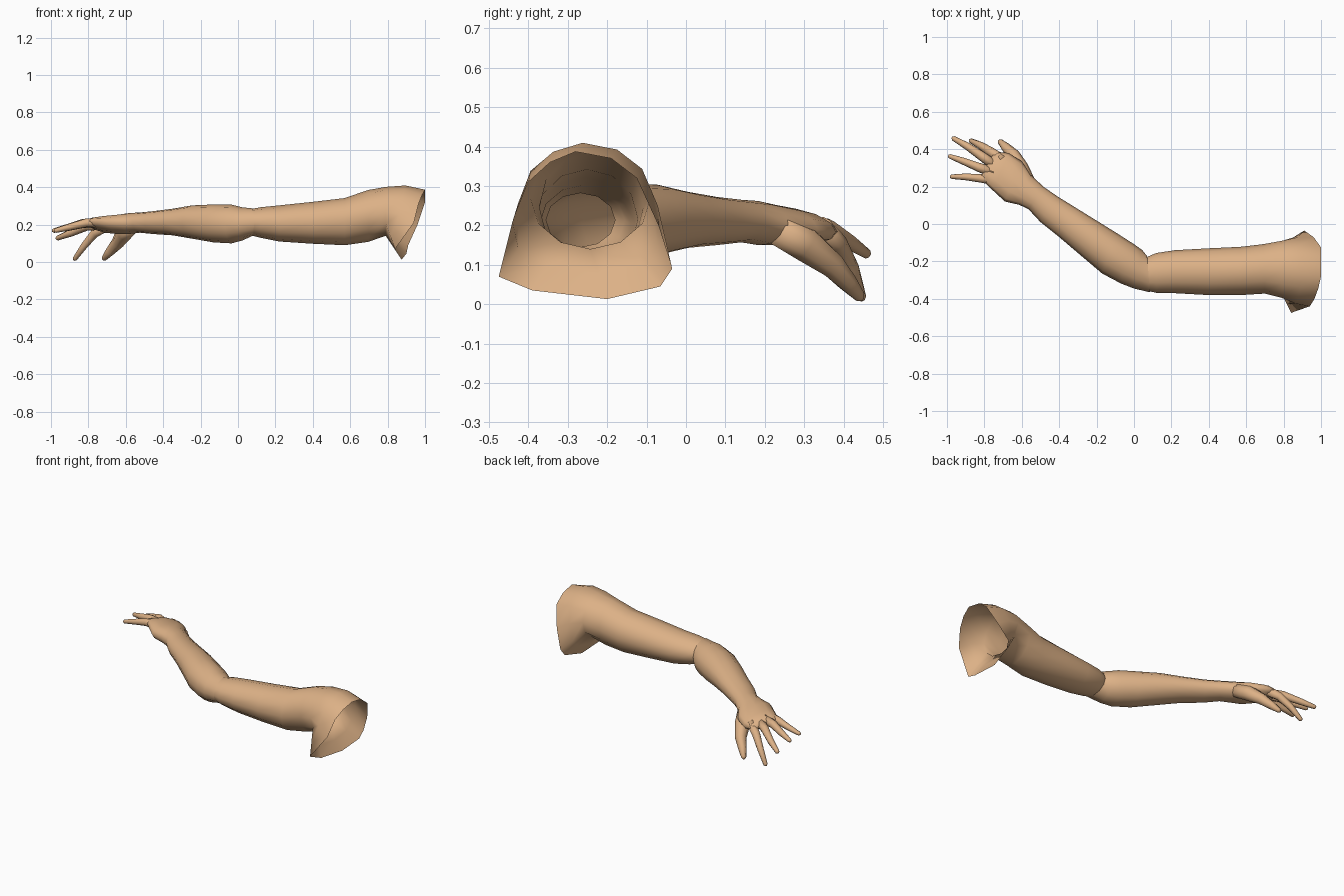
import bpy, bmesh, math
from mathutils import Vector

N = 12
skin = bpy.data.materials.new("warm tan skin")
skin.diffuse_color = (0.72, 0.44, 0.24, 1)


def ring(ax, ay, bx, by, zb, zt, tilt=0.0):
    """Elliptical section between a front point a and a back point b; tilt drops the back side."""
    a, b = Vector((ax, ay, 0)), Vector((bx, by, 0))
    pts = []
    for k in range(N):
        t = 2 * math.pi * k / N
        c, s = math.cos(t), math.sin(t)
        p = (a + b) / 2 + (a - b) / 2 * c
        p.z = (zb + zt) / 2 + (zt - zb) / 2 * s + tilt * c
        pts.append(p)
    return pts


def loft(name, rings, cap_end=False, cap_start=False):
    bm = bmesh.new()
    rows = [[bm.verts.new(p) for p in r] for r in rings]
    n = len(rows[0])
    for r, q in zip(rows, rows[1:]):
        for k in range(n):
            bm.faces.new((r[k], r[(k + 1) % n], q[(k + 1) % n], q[k]))
    if cap_end:
        bm.faces.new(rows[-1])
    if cap_start:
        bm.faces.new(rows[0])
    bmesh.ops.recalc_face_normals(bm, faces=bm.faces)
    # open sleeves: make sure faces look away from the ring centre
    f = bm.faces[0] if not bm.faces[0].hide else None
    bm.faces.ensure_lookup_table()
    f = bm.faces[0]
    centre = sum((v.co for v in rows[0] + rows[1]), Vector()) / (2 * n)
    if f.normal.dot(f.calc_center_median() - centre) < 0:
        bmesh.ops.reverse_faces(bm, faces=bm.faces)
    me = bpy.data.meshes.new(name)
    bm.to_mesh(me)
    bm.free()
    me.materials.append(skin)
    for p in me.polygons:
        p.use_smooth = True
    ob = bpy.data.objects.new(name, me)
    bpy.context.collection.objects.link(ob)
    return ob


def finger(name, path):
    """Tapered round tube through (x, y, z, radius) points with a rounded tip."""
    P = [Vector(p[:3]) for p in path]
    rad = [p[3] for p in path]
    d = (P[-1] - P[-2]).normalized()
    P.append(P[-1] + d * rad[-1] * 0.7)
    rad.append(rad[-1] * 0.5)
    rings = []
    for i, p in enumerate(P):
        t = (P[min(i + 1, len(P) - 1)] - P[max(i - 1, 0)]).normalized()
        u = t.cross(Vector((0, 0, 1))).normalized()
        w = u.cross(t)
        rings.append([p + (u * math.cos(a) + w * math.sin(a)) * rad[i]
                      for a in (2 * math.pi * k / 8 for k in range(8))])
    return loft(name, rings, True, True)


# upper arm, flaring into the open shoulder
upper = [ring(*r) for r in (
    (0.06, -0.355, 0.06, -0.18, 0.145, 0.282),
    (0.12, -0.368, 0.12, -0.155, 0.13, 0.293),
    (0.22, -0.37, 0.22, -0.14, 0.11, 0.303),
    (0.40, -0.38, 0.40, -0.13, 0.098, 0.322),
    (0.57, -0.38, 0.57, -0.122, 0.09, 0.342),
    (0.70, -0.372, 0.69, -0.108, 0.108, 0.385),
    (0.79, -0.395, 0.79, -0.09, 0.14, 0.402))]
rim = [Vector(p) for p in (
    (0.94, -0.44, 0.21), (0.965, -0.40, 0.31), (0.985, -0.345, 0.36), (1.0, -0.28, 0.387),
    (1.0, -0.19, 0.37), (1.0, -0.125, 0.32), (0.96, -0.07, 0.20), (0.91, -0.035, 0.09),
    (0.90, -0.065, 0.045), (0.875, -0.2, 0.013), (0.86, -0.39, 0.035), (0.84, -0.475, 0.07))]
mid = [a.lerp(b, 0.5) for a, b in zip(upper[-1], rim)]
centre = sum(mid, Vector()) / N
for p in mid:
    if p.z > 0.2:
        p.y = centre.y + (p.y - centre.y) * 1.05
        p.z += 0.015
loft("upper_arm", upper + [mid, rim])

# forearm continuing through wrist and palm to the knuckles
fore = [ring(*r) for r in (
    (0.085, -0.365, 0.07, -0.172, 0.14, 0.287),
    (0.0, -0.345, 0.045, -0.14, 0.115, 0.293),
    (-0.07, -0.318, 0.0, -0.108, 0.10, 0.307),
    (-0.17, -0.265, -0.09, -0.05, 0.105, 0.308),
    (-0.30, -0.155, -0.19, 0.012, 0.125, 0.303),
    (-0.40, -0.07, -0.30, 0.08, 0.143, 0.285),
    (-0.50, 0.01, -0.41, 0.148, 0.15, 0.272),
    (-0.565, 0.08, -0.485, 0.20, 0.157, 0.265),
    (-0.615, 0.103, -0.55, 0.262, 0.15, 0.262, 0.006),
    (-0.69, 0.12, -0.60, 0.335, 0.15, 0.252, 0.012),
    (-0.755, 0.18, -0.67, 0.38, 0.157, 0.242, 0.016),
    (-0.80, 0.225, -0.725, 0.385, 0.172, 0.232, 0.018),
    (-0.82, 0.25, -0.755, 0.37, 0.188, 0.22, 0.015))]
loft("forearm_and_palm", fore, cap_end=True)

# fingers and thumb
finger("little_finger", [(-0.74, 0.23, 0.21, 0.025), (-0.81, 0.243, 0.21, 0.023),
                         (-0.90, 0.252, 0.187, 0.018), (-0.975, 0.253, 0.168, 0.012)])
finger("ring_finger", [(-0.75, 0.275, 0.21, 0.028), (-0.83, 0.303, 0.206, 0.024),
                       (-0.91, 0.335, 0.185, 0.019), (-0.985, 0.362, 0.168, 0.012)])
finger("middle_finger", [(-0.74, 0.31, 0.2, 0.028), (-0.81, 0.36, 0.192, 0.025),
                         (-0.89, 0.415, 0.157, 0.020), (-0.965, 0.458, 0.128, 0.013)])
finger("index_finger", [(-0.70, 0.34, 0.195, 0.03), (-0.765, 0.385, 0.155, 0.025),
                        (-0.82, 0.42, 0.09, 0.020), (-0.872, 0.445, 0.018, 0.013)])
finger("thumb", [(-0.57, 0.23, 0.19, 0.04), (-0.61, 0.30, 0.155, 0.046), (-0.645, 0.37, 0.10, 0.034),
                 (-0.685, 0.41, 0.055, 0.025), (-0.715, 0.44, 0.02, 0.015)])
